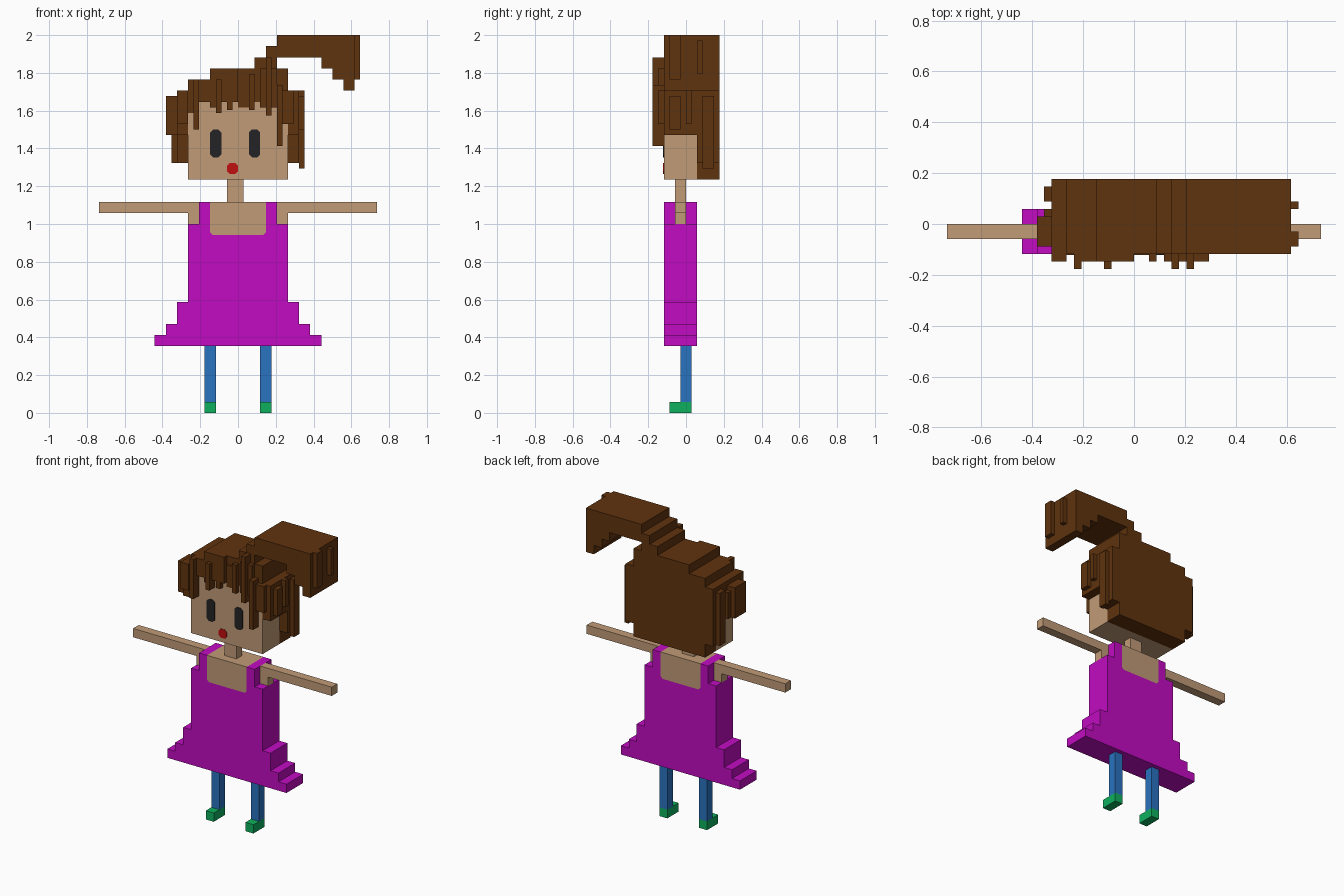
import bpy, bmesh

cube = bpy.data.objects.get("Cube")
if cube:
    bpy.data.objects.remove(cube, do_unlink=True)

U = 1 / 34  # size of one voxel


def material(name, rgb):
    lin = [((c / 255 + 0.055) / 1.055) ** 2.4 if c > 10 else c / 255 / 12.92 for c in rgb]
    m = bpy.data.materials.new(name)
    m.diffuse_color = (*lin, 1)
    m.use_nodes = True
    m.node_tree.nodes["Principled BSDF"].inputs["Base Color"].default_value = (*lin, 1)
    return m


SKIN = material("skin", (193, 155, 119))
HAIR = material("brown hair", (96, 51, 14))
DRESS = material("magenta", (194, 12, 194))
BLUE = material("blue", (42, 115, 192))
GREEN = material("green", (14, 176, 94))
RED = material("red", (192, 16, 16))
DARK = material("dark grey", (36, 36, 38))


def part(name, mat, *solids):
    """Each solid is (outline in x-z, front y, back y), in voxels."""
    bm = bmesh.new()
    for outline, y0, y1 in solids:
        face = bm.faces.new([bm.verts.new((x * U, y0 * U, z * U)) for x, z in outline])
        ext = bmesh.ops.extrude_face_region(bm, geom=[face])
        moved = [v for v in ext["geom"] if isinstance(v, bmesh.types.BMVert)]
        bmesh.ops.translate(bm, verts=moved, vec=(0, (y1 - y0) * U, 0))
    bmesh.ops.recalc_face_normals(bm, faces=bm.faces)
    mesh = bpy.data.meshes.new(name)
    bm.to_mesh(mesh)
    bm.free()
    mesh.materials.append(mat)
    obj = bpy.data.objects.new(name, mesh)
    bpy.context.collection.objects.link(obj)
    return obj


def box(x0, x1, y0, y1, z0, z1):
    return ([(x0, z0), (x1, z0), (x1, z1), (x0, z1)], y0, y1)


def cut_corners(x0, x1, z0, z1, c=0.5):
    return [(x0 + c, z0), (x1 - c, z0), (x1, z0 + c), (x1, z1 - c),
            (x1 - c, z1), (x0 + c, z1), (x0, z1 - c), (x0, z0 + c)]


def mirrored(half):
    return half + [(-x, z) for x, z in reversed(half)]


# Legs, shoes and arms
for side, s in (("left", 1), ("right", -1)):
    a, b = sorted((4 * s, 6 * s))
    part(side + "_leg", BLUE, box(a, b, -1, 1, 2, 12))
    part(side + "_shoe", GREEN, box(a, b, -3, 1, 0, 2))
    a, b = sorted((7 * s, 25 * s))
    c, d = sorted((7 * s, 9 * s))
    part(side + "_arm", SKIN, box(a, b, -2, 0, 36, 38), box(c, d, -2, 0, 34, 36))

# Stepped dress with straps, and the skin filling its neckline
neckline = [(4.5, 32), (5, 32.5), (5, 38)]
part("dress", DRESS, (mirrored(neckline + [
    (7, 38), (7, 34), (9, 34), (9, 20), (11, 20), (11, 16),
    (13, 16), (13, 14), (15, 14), (15, 12)]), -4, 2))
part("chest", SKIN, (mirrored(neckline), -4, 2))

# Head and face
part("neck", SKIN, box(-2, 1, -2, 0, 38, 42))
part("head", SKIN, box(-9, 9, -4, 2, 42, 56))
for name, x in (("right_eye", -5), ("left_eye", 2)):
    part(name, DARK, (cut_corners(x, x + 2, 46, 51), -4.12, -3.95))
part("mouth", RED, (cut_corners(-2, 0, 43, 45), -4.12, -3.95))

# Hair cap and side ponytail share one stepped upper outline
upper = [(-11, 58), (-9, 58), (-9, 60), (-5, 60), (-5, 62), (3, 62), (3, 64), (5, 64),
         (5, 66), (7, 66), (7, 68), (21, 68), (21, 58), (19, 58), (19, 60), (17, 60),
         (17, 62), (15, 62), (15, 64), (7, 64), (7, 62), (9, 62), (9, 58), (11, 58)]
part("hair_cap", HAIR, (upper + [(11, 50), (9, 50), (9, 56), (-9, 56), (-9, 50), (-11, 50)], -4, 2))
part("back_hair", HAIR, (upper + [(11, 45), (9, 45), (9, 42), (-9, 42), (-9, 45), (-11, 45)], 2, 6))

# Fringe strands: x range, front y, z range
fringe = [(-11, -9, -5, 52, 58), (-9, -7, -4.15, 54, 59), (-8, -7, -6, 51, 60),
          (-7, -5, -5, 56, 60), (-5, -3, -5, 55, 62), (-4, -3, -6, 54, 60),
          (-3, 0, -5, 56, 62), (-2, -1, -5, 54.5, 58), (0, 2, -4.15, 55, 60),
          (2, 3, -5, 54.5, 61), (4, 7, -5, 55, 62), (5, 6, -6, 53.5, 64),
          (7, 8, -6, 48, 59), (7, 10, -5, 52, 58)]
part("fringe", HAIR, *[box(a, b, y, -4, z0, z1) for a, b, y, z0, z1 in fringe])

# Strands on the sides of the head and on the ponytail tip
part("side_strands", HAIR,
     box(-13, -11, -3, 1, 50, 57), box(-12, -11, 1, 2, 50, 56), box(-12, -11, 3, 5, 45, 57),
     box(11, 12, 3, 5, 44, 57), box(11, 12, -3, -1, 51, 57), box(11, 12, 0, 1, 52, 58))
part("ponytail_strands", HAIR,
     box(21, 22, -3, -1, 60, 68), box(21, 22, 2, 3, 61, 67))
